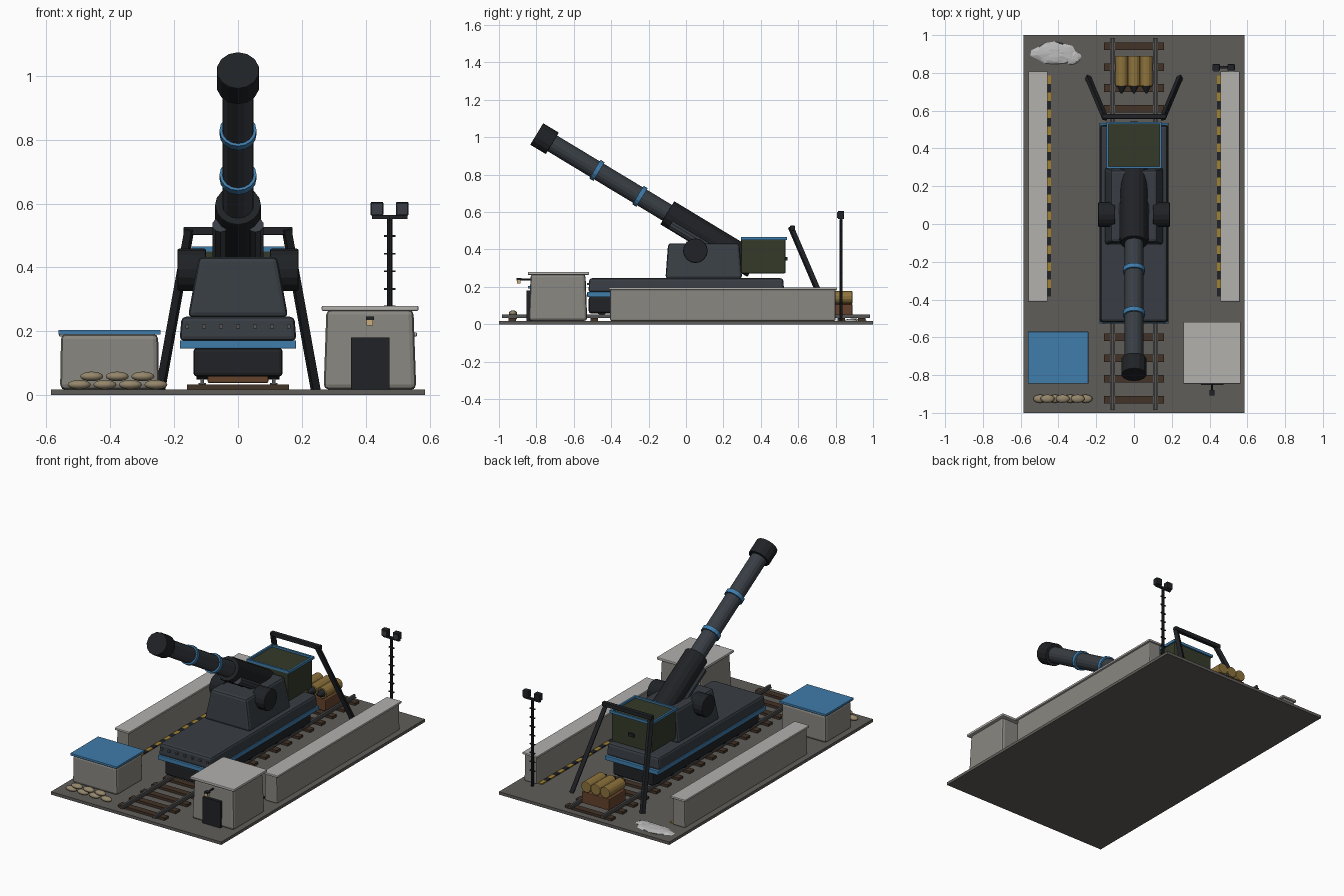
import bpy, bmesh, math, random
from mathutils import Vector

if "Cube" in bpy.data.objects:
    bpy.data.objects.remove(bpy.data.objects["Cube"])

random.seed(3)
mats = {}


def mat(name, r, g, b):
    m = bpy.data.materials.new(name)
    m.diffuse_color = (r, g, b, 1)
    m.use_nodes = True
    m.node_tree.nodes["Principled BSDF"].inputs["Base Color"].default_value = m.diffuse_color
    mats[name] = m


mat("ground", .115, .11, .1)
mat("steel", .04, .048, .058)
mat("dark", .014, .016, .019)
mat("blue", .05, .2, .4)
mat("concrete", .25, .24, .215)
mat("cap", .45, .44, .42)
mat("olive", .035, .042, .022)
mat("wood", .055, .032, .02)
mat("crate", .13, .055, .025)
mat("brass", .27, .17, .045)
mat("sand", .3, .24, .15)
mat("rail", .09, .09, .09)
mat("yellow", .35, .22, .03)
mat("rubble", .5, .5, .5)
mat("lamp", .6, .42, .2)


def finish(name, bm, material, bevel=0, smooth=False):
    bmesh.ops.recalc_face_normals(bm, faces=bm.faces[:])
    me = bpy.data.meshes.new(name)
    bm.to_mesh(me)
    bm.free()
    ob = bpy.data.objects.new(name, me)
    bpy.context.collection.objects.link(ob)
    me.materials.append(mats[material])
    if bevel:
        b = ob.modifiers.new("bevel", 'BEVEL')
        b.width, b.segments = bevel, 2
    if smooth:
        for p in me.polygons:
            p.use_smooth = True
    return ob


def box(name, x, y, z, material, bevel=0, taper=(1, 1)):
    """Box from (min, max) ranges; the top face is scaled by taper."""
    bm = bmesh.new()
    bmesh.ops.create_cube(bm, size=1)
    for v in bm.verts:
        t = taper if v.co.z > 0 else (1, 1)
        v.co = Vector((sum(x) / 2 + v.co.x * (x[1] - x[0]) * t[0],
                       sum(y) / 2 + v.co.y * (y[1] - y[0]) * t[1],
                       sum(z) / 2 + v.co.z * (z[1] - z[0])))
    return finish(name, bm, material, bevel)


def rod(name, a, b, r, material, sides=14, r2=None, bevel=0):
    """Cylinder, cone or (sides=4) square bar between two points."""
    a, b = Vector(a), Vector(b)
    bm = bmesh.new()
    bmesh.ops.create_cone(bm, cap_ends=True, segments=sides, radius1=r,
                          radius2=r if r2 is None else r2, depth=(b - a).length)
    q = (b - a).to_track_quat('Z', 'Y').to_matrix()
    for v in bm.verts:
        v.co = q @ v.co + (a + b) / 2
    return finish(name, bm, material, bevel)


def blob(name, c, s, material, jitter=0):
    bm = bmesh.new()
    bmesh.ops.create_uvsphere(bm, u_segments=14, v_segments=8, radius=1)
    for v in bm.verts:
        k = 1 + random.uniform(-jitter, jitter)
        v.co = Vector([c[i] + s[i] * v.co[i] * k for i in range(3)])
    return finish(name, bm, material, smooth=not jitter)


# ground slab and railway track
G = .018
box("ground_slab", (-.585, .585), (-1, 1), (0, G), "ground")
for i in range(18):
    y = -.93 + i * .11
    box("sleeper", (-.16, .16), (y - .02, y + .02), (G, .033), "wood")
for s in (-1, 1):
    x = s * .112
    box("rail_foot", (x - .012, x + .012), (-.985, .985), (.033, .038), "rail")
    box("rail_head", (x - .006, x + .006), (-.985, .985), (.038, .052), "rail")

# carriage: bogie, wheels, band, hull and rivets
box("bogie", (-.14, .14), (-.52, .52), (.058, .148), "dark", .012)
for s in (-1, 1):
    for i in range(8):
        y = -.45 + i * .9 / 7
        rod("wheel", (s * .095, y, .09), (s * .13, y, .09), .04, "dark", 16)
box("hull_band", (-.182, .182), (-.528, .535), (.146, .172), "blue", .003)
box("hull", (-.183, .183), (-.522, .525), (.17, .246), "steel", .014, (.965, .99))
for i in range(7):
    x = (i - 3) * .053
    box("rivet", (x - .006, x + .006), (-.53, -.515), (.209, .221), "rail")

# gun mount and trunnions
box("gun_mount", (-.157, .157), (-.11, .3), (.244, .433), "steel", .015, (.78, .93))
for s in (-1, 1):
    rod("trunnion", (s * .1, .05, .393), (s * .19, .05, .393), .066, "dark", 16, bevel=.006)


# barrel parts placed along one inclined axis
def axis(y, x=0, off=0):
    return (x, y + .515 * off, .684 - .604 * (y + .246) + .857 * off)


def barrel(name, y0, y1, r, m, **k):
    return rod(name, axis(y0), axis(y1), r, m, **k)


barrel("barrel", .0, -.74, .049, "steel", sides=16)
barrel("muzzle", -.715, -.798, .067, "dark", bevel=.003)
for y in (-.476, -.246):
    barrel("barrel_band", y + .011, y - .011, .058, "blue", sides=16)
barrel("barrel_sleeve", .365, -.1, .072, "dark", sides=16, bevel=.003)
for s in (-1, 1):
    rod("recoil_cylinder", axis(-.06, s * .055, -.045), axis(.25, s * .055, -.045), .026, "steel", 10)

# ammunition bin behind the mount
box("ammo_bin", (-.138, .138), (.295, .532), (.272, .455), "olive", .006)
for s in (-1, 1):
    x, y = s * .14, .417 + s * .118
    box("bin_rim_side", (x - .006, x + .006), (.293, .541), (.45, .466), "blue")
    box("bin_rim_end", (-.146, .146), (y - .006, y + .006), (.45, .466), "blue")
box("bin_latch", (-.02, .02), (.53, .542), (.34, .36), "dark")

# loading gantry
for s in (-1, 1):
    rod("gantry_leg", (s * .243, .775, G), (s * .152, .56, .52), .017, "dark", 4)
box("gantry_beam", (-.17, .17), (.557, .583), (.502, .527), "dark", .003)

# shells on a crate
box("shell_crate", (-.095, .095), (.725, .89), (.038, .108), "crate", .005)
for i in (-1, 0, 1):
    x = i * .065
    rod("shell", (x, .89, .143), (x, .73, .143), .034, "brass", bevel=.004)
    rod("shell_tip", (x, .732, .143), (x, .69, .143), .026, "dark", 12, r2=.004)

# side walls with hazard strips
for s in (-1, 1):
    w = sorted((s * .465, s * .553))
    box("side_wall", w, (-.405, .8), (G, .187), "concrete", .008, (.92, 1))
    box("wall_cap", (w[0] - .007, w[1] + .007), (-.412, .807), (.184, .197), "cap", .003)
    n = 26
    for i in range(n):
        y, d = -.385 + i * 1.17 / n, 1.17 / n
        box("hazard_strip", sorted((s * .44, s * .464)), (y, y + d), (G, .024),
            "yellow" if i % 2 else "dark")

# low store with blue roof
box("store", (-.557, -.247), (-.835, -.577), (G, .192), "concrete", .016, (.98, .98))
box("store_roof", (-.562, -.242), (-.845, -.57), (.19, .204), "blue", .002)

# bunker with door and lamp
box("bunker", (.268, .558), (-.84, -.528), (G, .268), "concrete", .016, (.94, .94))
box("bunker_roof", (.262, .565), (-.846, -.518), (.264, .28), "cap", .004)
box("door", (.354, .475), (-.852, -.825), (G, .18), "dark")
rod("lamp_arm", (.413, -.82, .24), (.413, -.905, .24), .005, "dark", 8)
box("lamp_hood", (.4, .426), (-.907, -.88), (.236, .246), "dark")
box("lamp_glass", (.403, .423), (-.904, -.884), (.218, .237), "lamp")

# sandbags
for row, n, x0 in ((0, 4, -.497), (1, 3, -.458)):
    for i in range(n):
        blob("sandbag", (x0 + i * .08, -.925, .033 + row * .026), (.037, .022, .015), "sand")

# rubble patch
blob("rubble", (-.42, .905, .018), (.12, .06, .012), "rubble", .12)
blob("rubble", (-.325, .88, .018), (.045, .035, .01), "rubble", .12)

# floodlight mast
rod("mast", (.475, .83, G), (.475, .83, .56), .008, "dark", 8)
for i in range(8):
    z = .11 + i * .055
    box("mast_rung", (.457, .493), (.826, .834), (z, z + .006), "dark")
box("mast_bar", (.42, .53), (.823, .837), (.552, .564), "dark")
for x in (.435, .514):
    box("floodlight", (x - .02, x + .02), (.812, .846), (.562, .605), "dark", .004)
    box("floodlight_glass", (x - .015, x + .015), (.808, .814), (.568, .599), "steel")
